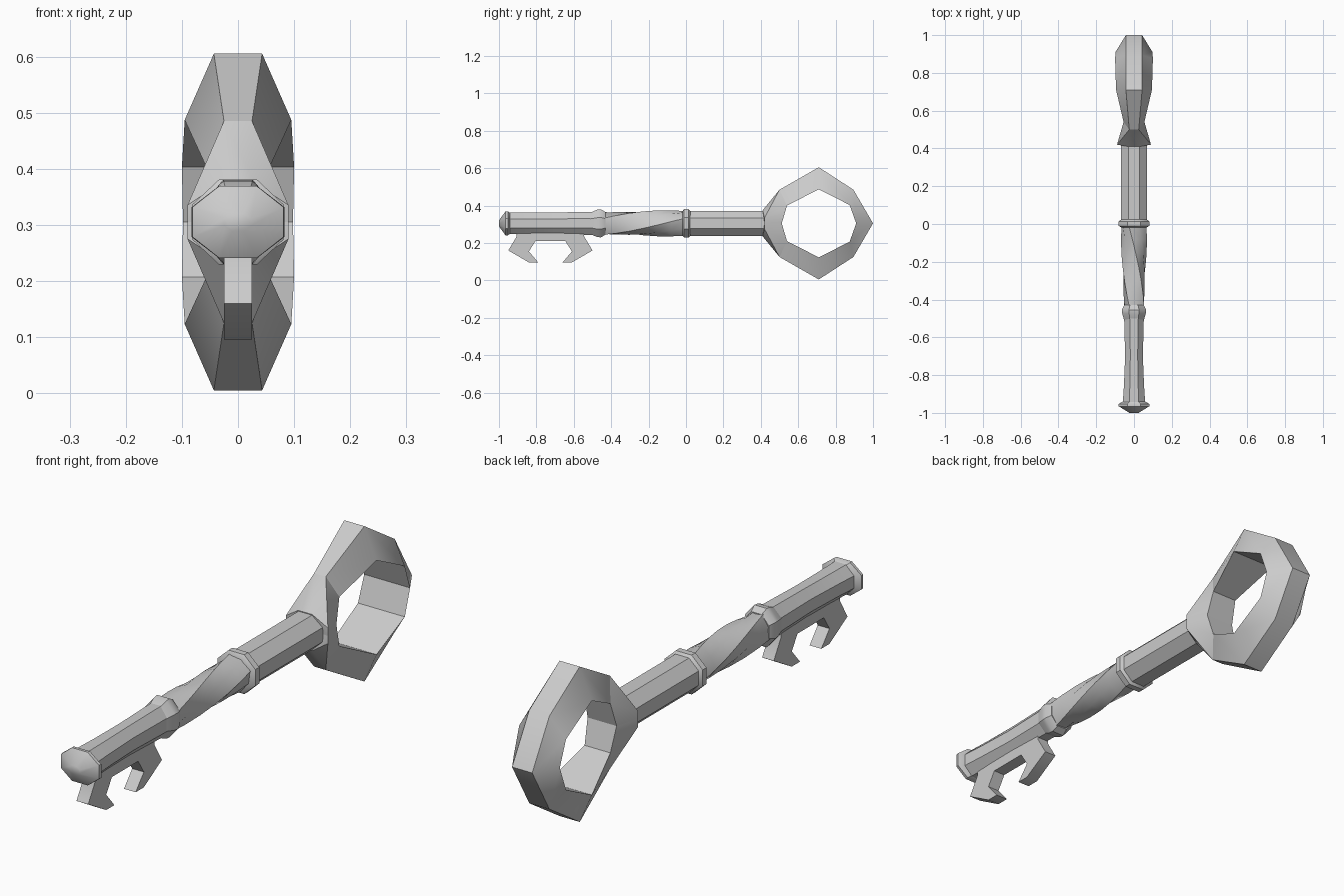
import bpy, bmesh
from math import cos, sin, pi, radians

if "Cube" in bpy.data.objects:
    bpy.data.objects.remove(bpy.data.objects["Cube"])

ZC = 0.305  # height of the key's axis


def finish(name, bm, angle=35):
    bmesh.ops.recalc_face_normals(bm, faces=bm.faces)
    me = bpy.data.meshes.new(name)
    bm.to_mesh(me)
    bm.free()
    ob = bpy.data.objects.new(name, me)
    bpy.context.collection.objects.link(ob)
    bpy.ops.object.select_all(action='DESELECT')
    ob.select_set(True)
    bpy.context.view_layer.objects.active = ob
    bpy.ops.object.shade_smooth_by_angle(angle=radians(angle))
    return ob


def bridge(bm, loops):
    for a, b in zip(loops, loops[1:]):
        n = len(a)
        for i in range(n):
            bm.faces.new((a[i], a[(i + 1) % n], b[(i + 1) % n], b[i]))
    bm.faces.new(loops[0])
    bm.faces.new(loops[-1])


def octagon_shaft(name, stations, flute=1.0):
    """Stations are (y, half width x, half height z, twist in degrees); flats face up."""
    bm = bmesh.new()
    k = 1 / cos(pi / 8)
    loops = []
    for y, rx, rz, tw in stations:
        ring = []
        for i in range(8):
            a = (i + 0.5) * pi / 4 + radians(tw)
            f = k * (flute if i % 2 else 1)
            ring.append(bm.verts.new((rx * f * cos(a), y, ZC + rz * f * sin(a))))
        loops.append(ring)
    bridge(bm, loops)
    return finish(name, bm)


# Stem, collars and twisted grip
octagon_shaft("rear_stem", [(0.0, .07, .067, 0), (0.43, .07, .067, 0)])
octagon_shaft("middle_collar", [(-.018, .068, .066, 0), (-.01, .081, .076, 0),
                                (.014, .081, .076, 0), (.024, .068, .066, 0)])
octagon_shaft("twisted_stem", [(-.45 + .074 * i, .055 + .0018 * i, .062 + .0006 * i, 15 * i)
                               for i in range(7)], flute=0.9)
octagon_shaft("front_collar", [(-.51, .052, .058, 0), (-.475, .062, .073, 0),
                               (-.455, .064, .075, 0), (-.43, .053, .06, 0)])
octagon_shaft("front_stem", [(-.96, .06, .058, 0), (-.85, .053, .057, 0),
                             (-.70, .047, .058, 0), (-.50, .052, .062, 0)])
octagon_shaft("tip", [(-1.0, .024, .016, 0), (-.965, .081, .064, 0),
                      (-.953, .083, .064, 0), (-.94, .058, .056, 0)])

# Bit with two mirrored hooked teeth
half = [(.18, .28), (.18, .235), (.225, .16), (.115, .096), (.065, .096),
        (.115, .155), (.08, .21)]
outline = [(-.725 - d, z) for d, z in half] + [(-.725 + d, z) for d, z in reversed(half)]
bm = bmesh.new()
bridge(bm, [[bm.verts.new((x, y, z)) for y, z in outline] for x in (-.025, .025)])
finish("key_bit", bm)

# Bow ring: outer y/z, inner y/z (z from axis), outer and inner half widths
upper = [(.50, .18, .54, .095, .025, .055), (.71, .30, .71, .182, .043, .095),
         (.895, .18, .875, .098, .043, .10), (1.0, 0, .91, 0, .043, .098)]
lower = [(a, -b, c, -d, e, f) for a, b, c, d, e, f in reversed(upper[:-1])]
bm = bmesh.new()
bridge(bm, [[bm.verts.new(p) for p in ((-wo, yo, ZC + zo), (wo, yo, ZC + zo),
                                       (wi, yi, ZC + zi), (-wi, yi, ZC + zi))]
            for yo, zo, yi, zi, wo, wi in upper + lower])
finish("bow_ring", bm)

# Flared neck joining bow and stem, upper and lower halves
for name, s in (("bow_neck_upper", 1), ("bow_neck_lower", -1)):
    bm = bmesh.new()
    for x, y, z in ((.025, .5, .18), (.055, .54, .095), (.062, .512, 0),
                    (.03, .41, .07), (.09, .42, .03), (.09, .42, 0)):
        for side in (-1, 1):
            bm.verts.new((side * x, y, ZC + s * z))
    bmesh.ops.convex_hull(bm, input=bm.verts[:])
    finish(name, bm)
